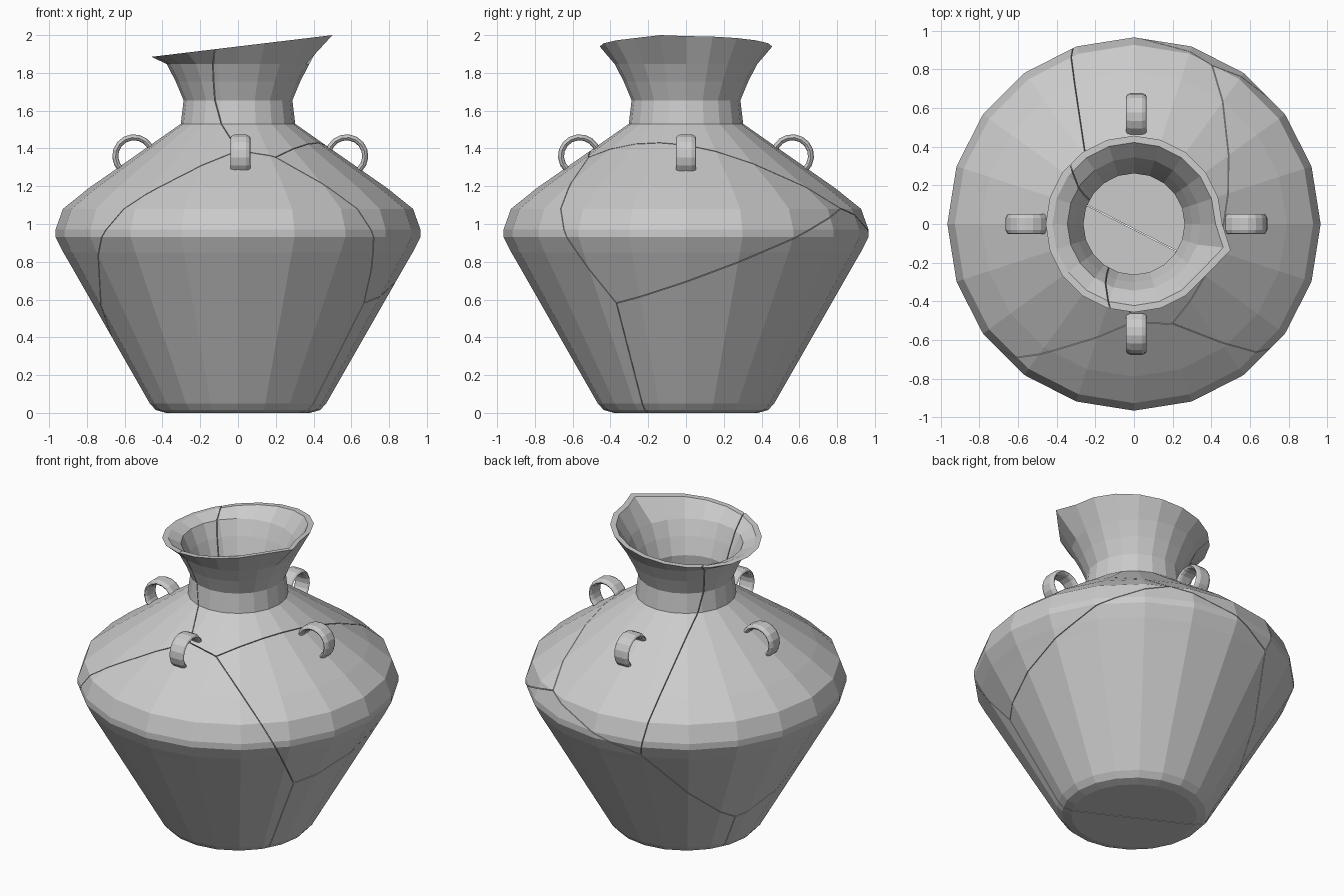
import bpy, bmesh, math
from mathutils import Vector, Matrix

if "Cube" in bpy.data.objects:
    bpy.data.objects.remove(bpy.data.objects["Cube"])

SIDES = 20
OUTER = [(.38, 0), (.435, .015), (.467, .05), (.89, .79), (.925, .85), (.966, .93),
         (.966, .97), (.927, 1.08), (.79, 1.19), (.303, 1.53), (.288, 1.655),
         (.33, 1.755), (.377, 1.846)]
INNER = [(.345, 1.86), (.302, 1.765), (.262, 1.655), (.275, 1.515), (.77, 1.16), (.89, 1.07),
         (.93, .95), (.86, .81), (.45, .07), (.42, .035)]


def ring(bm, r, z):
    return [bm.verts.new((r * math.cos(i * math.tau / SIDES), r * math.sin(i * math.tau / SIDES), z))
            for i in range(SIDES)]


def rim_ring(bm, r, spout):
    # tilted mouth with one vertex pulled out as a pouring lip
    vs = ring(bm, r, 0)
    vs[-1].co.x, vs[-1].co.y = spout
    for v in vs:
        v.co.z = 1.94 + .12 * v.co.x
    return vs


def vase_mesh():
    bm = bmesh.new()
    rings = [ring(bm, r, z) for r, z in OUTER]
    rings += [rim_ring(bm, .457, (.5, -.135)), rim_ring(bm, .422, (.462, -.122))]
    rings += [ring(bm, r, z) for r, z in INNER]
    for a, b in zip(rings, rings[1:]):
        for i in range(SIDES):
            j = (i + 1) % SIDES
            bm.faces.new((a[i], a[j], b[j], b[i]))
    bm.faces.new(rings[0][::-1])
    bm.faces.new(rings[-1])
    bmesh.ops.recalc_face_normals(bm, faces=bm.faces)
    return bm


def add_object(bm, name):
    me = bpy.data.meshes.new(name)
    bm.to_mesh(me)
    bm.free()
    ob = bpy.data.objects.new(name, me)
    bpy.context.collection.objects.link(ob)
    return ob


# Body: hollow vase broken into close-fitting shards around seed points
shards = {"front_shard": (0, -.6, .6), "right_shard": (.544, .128, 1.068),
          "back_shard": (.464, .308, .6), "neck_shard": (.19, .262, 1.457),
          "left_shard": (-.56, .05, 1.31)}
GAP = .002
for name, seed in shards.items():
    bm = vase_mesh()
    seed = Vector(seed)
    for other_name, other in shards.items():
        if other_name == name:
            continue
        other = Vector(other)
        n = (other - seed).normalized()
        cut = bmesh.ops.bisect_plane(bm, geom=bm.verts[:] + bm.edges[:] + bm.faces[:], dist=1e-5,
                                     plane_co=(seed + other) / 2 - n * GAP, plane_no=n,
                                     clear_outer=True)
        edges = [e for e in cut["geom_cut"] if isinstance(e, bmesh.types.BMEdge) and e.is_boundary]
        if edges:
            bmesh.ops.triangle_fill(bm, use_beauty=True, edges=edges, normal=n)
    add_object(bm, name)


# Handles: open loops of flat strap with rounded edges, standing on the shoulder
def handle(name, angle):
    bm = bmesh.new()
    section = [(.115, -.03), (.115, .03), (.107, .047), (.098, .053), (.088, .045), (.083, .03),
               (.083, -.03), (.088, -.045), (.098, -.053), (.107, -.047)]
    steps = 11
    loops = []
    for i in range(steps + 1):
        t = math.radians(-48 + i * 240 / steps)
        loops.append([bm.verts.new((.563 + r * math.cos(t), w, 1.36 + r * math.sin(t)))
                      for r, w in section])
    k = len(section)
    for a, b in zip(loops, loops[1:]):
        for i in range(k):
            j = (i + 1) % k
            bm.faces.new((a[i], a[j], b[j], b[i]))
    bm.faces.new(loops[0])
    bm.faces.new(loops[-1])
    bmesh.ops.recalc_face_normals(bm, faces=bm.faces)
    bm.transform(Matrix.Translation((.012, 0, 0)) @ Matrix.Rotation(angle, 4, 'Z'))
    add_object(bm, name)


for i, side in enumerate(("right", "back", "left", "front")):
    handle(side + "_handle", i * math.pi / 2)
